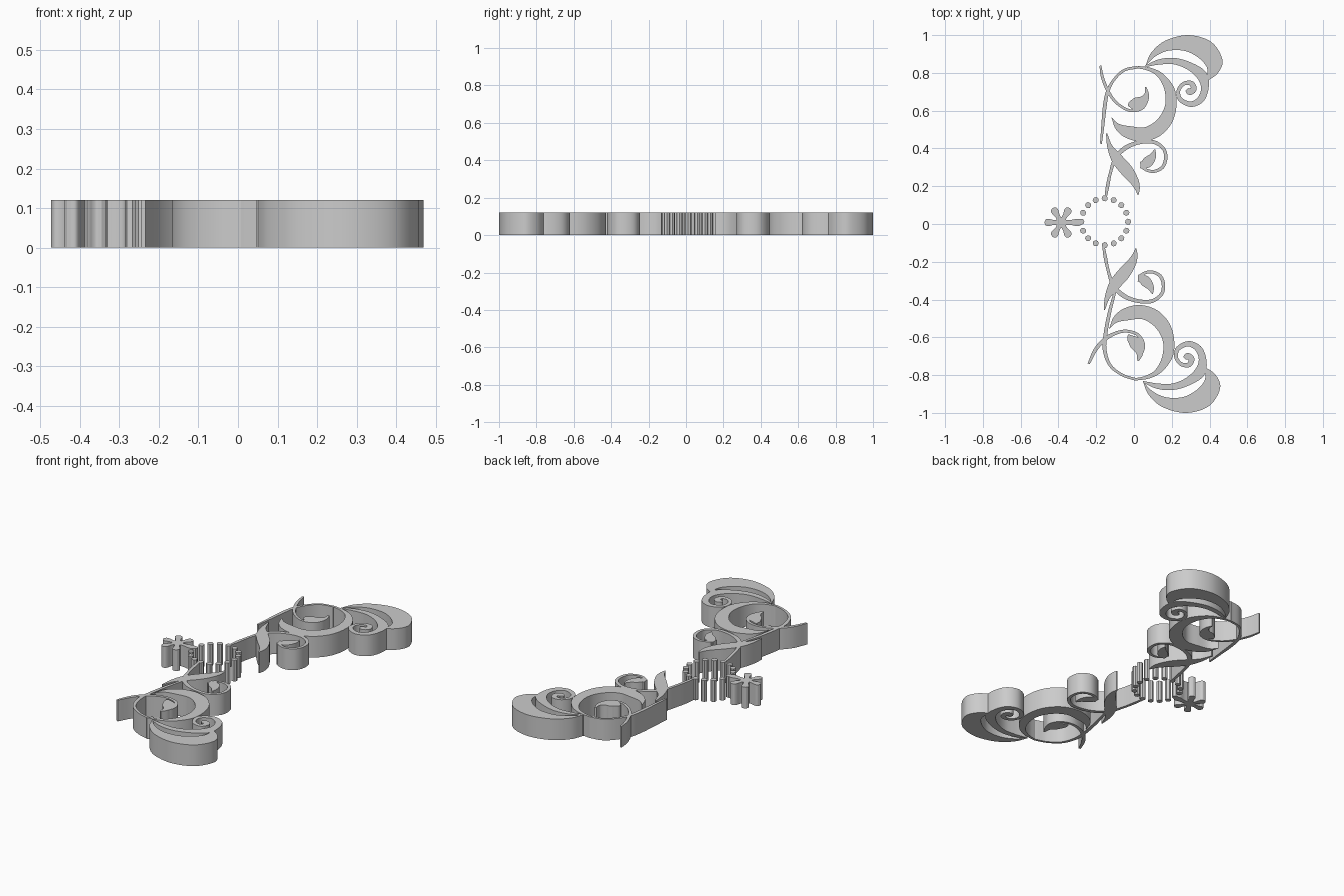
import bpy, bmesh, math
from mathutils import Vector

HEIGHT = 0.12


def smooth(points, steps=6):
    """Catmull-Rom curve through points of any dimension."""
    p = [Vector(q) for q in points]
    p = [2 * p[0] - p[1]] + p + [2 * p[-1] - p[-2]]
    out = []
    for i in range(1, len(p) - 2):
        a, b, c, d = p[i - 1:i + 3]
        for k in range(steps):
            t = k / steps
            out.append(0.5 * (2 * b + (c - a) * t + (2 * a - 5 * b + 4 * c - d) * t * t
                              + (3 * b - a - 3 * c + d) * t ** 3))
    return out + [p[-2]]


def slab(name, left, right):
    """Solid strip of constant height between two plan-view rails."""
    bm = bmesh.new()
    rows = []
    for l, r in zip(left, right):
        rows.append([bm.verts.new((q[0], q[1], z)) for q, z in
                     ((l, 0), (r, 0), (r, HEIGHT), (l, HEIGHT))])
    for a, b in zip(rows, rows[1:]):
        for i in range(4):
            j = (i + 1) % 4
            bm.faces.new((a[i], a[j], b[j], b[i]))
    bm.faces.new(rows[0])
    bm.faces.new(rows[-1])
    bmesh.ops.remove_doubles(bm, verts=bm.verts, dist=1e-5)
    bmesh.ops.recalc_face_normals(bm, faces=bm.faces)
    mesh = bpy.data.meshes.new(name)
    bm.to_mesh(mesh)
    bm.free()
    ob = bpy.data.objects.new(name, mesh)
    bpy.context.collection.objects.link(ob)


def blade(name, outer, inner):
    slab(name, smooth(outer), smooth(inner))


def stroke(name, pts):
    """Tapered pen stroke: points are x, y, half width."""
    c = smooth(pts)
    left, right = [], []
    for i, q in enumerate(c):
        d = (c[min(i + 1, len(c) - 1)] - c[max(i - 1, 0)]).to_2d().normalized()
        n = Vector((-d.y, d.x)) * max(q.z, 0.002)
        left.append(q.to_2d() + n)
        right.append(q.to_2d() - n)
    slab(name, left, right)


def both(fn, name, *lists, dy=0.0):
    """Upper part and its slightly shifted mirror image."""
    fn("upper_" + name, *lists)
    fn("lower_" + name, *[[(p[0] - 0.012, dy - p[1], *p[2:]) for p in l] for l in lists])


# Large end leaf
both(blade, "end_leaf",
     [(.06, .835), (.09, .905), (.165, .97), (.29, 1.0), (.41, .963), (.468, .87), (.445, .80), (.385, .755)],
     [(.06, .835), (.11, .885), (.18, .917), (.267, .917), (.335, .885), (.38, .84), (.39, .80), (.38, .765)])

# Scroll beneath the leaf, ending in a small spiral
both(stroke, "end_scroll",
     [(.06, .835, .004), (.135, .858, .014), (.215, .862, .017), (.295, .835, .021), (.36, .785, .028),
      (.375, .72, .02), (.353, .66, .018), (.30, .634, .014), (.245, .66, .012), (.235, .705, .01),
      (.262, .742, .01), (.303, .745, .013), (.316, .715, .016), (.295, .70, .017), (.28, .712, .01)])

# Big crescent ring
both(blade, "crescent",
     [(-.12, .565), (-.095, .50), (-.04, .455), (.045, .437), (.135, .465), (.2, .535),
      (.225, .625), (.215, .715), (.16, .79), (.095, .825), (.02, .837)],
     [(-.12, .565), (-.08, .53), (-.015, .517), (.055, .512), (.115, .545), (.155, .60),
      (.168, .66), (.155, .73), (.12, .785), (.07, .813), (.02, .824)], dy=0.008)

# Thick crossing stroke near the centre
both(stroke, "cross_stroke",
     [(-.145, .48, .003), (-.128, .41, .014), (-.09, .345, .03), (-.04, .285, .033),
      (0, .23, .024), (.017, .19, .014), (.022, .155, .003)], dy=0.025)

# Stem with curl and its leaf
both(stroke, "stem_curl",
     [(-.15, .14, .006), (-.14, .2, .009), (-.125, .27, .008), (-.1, .345, .01), (-.05, .40, .012),
      (.02, .43, .01), (.1, .435, .01), (.155, .40, .009), (.168, .35, .009), (.15, .30, .009),
      (.1, .278, .008), (.05, .295, .007), (.035, .33, .004)], dy=0.025)
both(stroke, "stem_leaf",
     [(.11, .395, .003), (.1, .36, .018), (.075, .33, .028), (.05, .31, .02), (.035, .295, .003)], dy=0.025)

# Thin ring lines and tail curls, which differ between the halves
stroke("upper_ring_line",
       [(.02, .83, .007), (-.05, .815, .007), (-.105, .765, .007), (-.14, .70, .009),
        (-.155, .62, .01), (-.165, .52, .008), (-.175, .425, .005)])
stroke("upper_tail_curl",
       [(-.178, .838, .005), (-.165, .77, .008), (-.13, .69, .008), (-.085, .635, .007),
        (-.02, .60, .007), (.04, .61, .007), (.068, .65, .007), (.072, .69, .006), (.06, .725, .004)])
stroke("upper_tail_leaf",
       [(.062, .725, .004), (.066, .685, .012), (.045, .65, .028), (.01, .635, .033), (-.018, .63, .02), (-.03, .625, .003)])
stroke("lower_ring_line",
       [(.01, -.823, .007), (-.06, -.80, .007), (-.125, -.75, .008), (-.155, -.67, .01),
        (-.152, -.59, .01), (-.13, -.47, .009), (-.095, -.34, .006)])
stroke("lower_tail_curl",
       [(-.24, -.74, .006), (-.2, -.66, .01), (-.14, -.60, .01), (-.06, -.568, .008),
        (.01, -.58, .008), (.045, -.62, .008), (.05, -.665, .006), (.02, -.72, .004)])
stroke("lower_tail_leaf",
       [(.022, -.725, .004), (.03, -.68, .02), (.01, -.635, .033), (-.018, -.605, .02), (-.03, -.585, .003)])


def post(name, x, y, r, sides):
    bpy.ops.mesh.primitive_cylinder_add(vertices=sides, radius=r, depth=HEIGHT,
                                        location=(x, y, HEIGHT / 2), rotation=(0, 0, math.atan2(y, x)))
    bpy.context.object.name = name


# Central ring of beads
for i in range(16):
    a = math.tau * i / 16 + math.pi / 2
    post("bead", -.155 + .124 * math.cos(a), .012 + .124 * math.sin(a), .0165, 7)

# Six-petal flower beside the ring
cx, cy = -.385, .008
post("flower_hub", cx, cy, .03, 12)
for i in range(6):
    a = math.tau * i / 6
    reach = 1.22 if i == 0 else 1.0
    stroke("flower_petal", [(cx + reach * r * math.cos(a), cy + reach * r * math.sin(a), w) for r, w in
                            ((.01, .012), (.04, .013), (.065, .019), (.08, .017), (.088, .005))])

bpy.ops.object.select_all(action='SELECT')
bpy.context.view_layer.objects.active = bpy.context.selected_objects[0]
bpy.ops.object.shade_smooth_by_angle(angle=math.radians(30))
